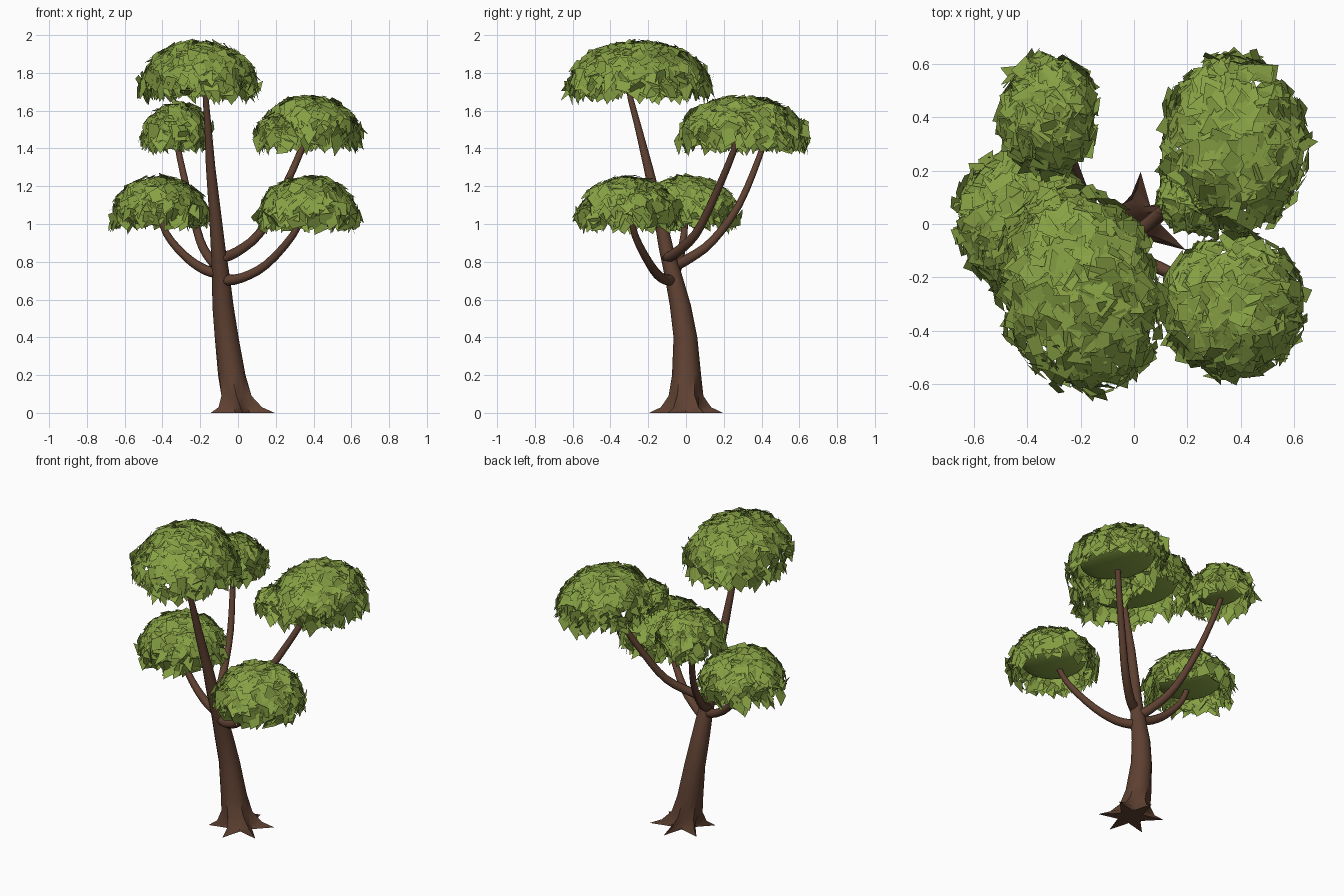
import bpy, bmesh, math, random
from mathutils import Vector, Matrix

if "Cube" in bpy.data.objects:
    bpy.data.objects.remove(bpy.data.objects["Cube"])

random.seed(7)


def material(name, rgb):
    m = bpy.data.materials.new(name)
    m.diffuse_color = (*rgb, 1)
    m.use_nodes = True
    m.node_tree.nodes["Principled BSDF"].inputs["Base Color"].default_value = m.diffuse_color
    return m


BARK = material("brown bark", (0.115, 0.053, 0.032))
LEAF = material("leaf green", (0.24, 0.355, 0.058))


def finish(bm, name, mat, smooth=False):
    for f in bm.faces:
        f.smooth = smooth
    me = bpy.data.meshes.new(name)
    bm.to_mesh(me)
    bm.free()
    me.materials.append(mat)
    ob = bpy.data.objects.new(name, me)
    bpy.context.collection.objects.link(ob)
    return ob


def spline(pts, steps):
    """Catmull-Rom through the points."""
    p = [Vector(q) for q in pts]
    p = [p[0] * 2 - p[1]] + p + [p[-1] * 2 - p[-2]]
    out = []
    for i in range(1, len(p) - 2):
        a, b, c, d = p[i - 1:i + 3]
        for k in range(steps):
            t = k / steps
            out.append(0.5 * (2 * b + (c - a) * t + (2 * a - 5 * b + 4 * c - d) * t * t
                              + (3 * b - a - 3 * c + d) * t ** 3))
    return out + [p[-2]]


def skin(bm, rings):
    n = len(rings[0])
    for lo, hi in zip(rings, rings[1:]):
        for k in range(n):
            bm.faces.new((lo[k], lo[(k + 1) % n], hi[(k + 1) % n], hi[k]))
    bm.faces.new(rings[0][::-1])
    bm.faces.new(rings[-1])


def tube(name, pts, r0, r1, sides=10):
    """Tapered limb with a round section."""
    path = spline(pts, 3)
    bm = bmesh.new()
    rings = []
    for i, c in enumerate(path):
        d = path[min(i + 1, len(path) - 1)] - path[max(i - 1, 0)]
        rot = Vector((0, 0, 1)).rotation_difference(d.normalized())
        r = r0 + (r1 - r0) * i / (len(path) - 1)
        rings.append([bm.verts.new(c + rot @ Vector((r * math.cos(a), r * math.sin(a), 0)))
                      for a in (2 * math.pi * k / sides for k in range(sides))])
    skin(bm, rings)
    finish(bm, name, BARK, True)


# Trunk: x, y, z, radius, root spike length; six roots flare out at the ground
TRUNK = [(0.025, 0, 0, 0.085, 0.11), (0.012, 0, 0.03, 0.083, 0.05),
         (-0.008, 0, 0.09, 0.08, 0.012), (-0.033, 0.003, 0.2, 0.073, 0.004),
         (-0.06, -0.003, 0.4, 0.063, 0), (-0.08, -0.03, 0.57, 0.056, 0),
         (-0.09, -0.065, 0.72, 0.047, 0), (-0.105, -0.105, 0.87, 0.039, 0),
         (-0.118, -0.135, 1.02, 0.033, 0), (-0.145, -0.2, 1.3, 0.025, 0),
         (-0.158, -0.25, 1.5, 0.019, 0), (-0.17, -0.29, 1.65, 0.016, 0),
         (-0.18, -0.32, 1.78, 0.01, 0)]
bm = bmesh.new()
rings = []
for x, y, z, r, spike in TRUNK:
    ring = []
    for k in range(12):
        a = math.pi / 6 * k + math.pi / 2
        rr = r + (spike if k % 2 == 0 else -0.1 * spike)
        ring.append(bm.verts.new((x + rr * math.cos(a), y + rr * math.sin(a), z)))
    rings.append(ring)
skin(bm, rings)
trunk = finish(bm, "trunk", BARK, True)
bpy.context.view_layer.objects.active = trunk
trunk.select_set(True)
bpy.ops.object.shade_smooth_by_angle(angle=math.radians(40))

# Branches, one into each side canopy
tube("branch_left_low", [(-0.09, -0.07, 0.735), (-0.18, -0.05, 0.76), (-0.28, -0.03, 0.83),
                         (-0.38, -0.01, 0.95), (-0.43, 0, 1.1)], 0.03, 0.015)
tube("branch_left_back", [(-0.1, -0.08, 0.77), (-0.15, 0.02, 0.82), (-0.2, 0.14, 0.91),
                          (-0.25, 0.28, 1.1), (-0.31, 0.39, 1.36), (-0.33, 0.43, 1.5)],
     0.03, 0.013)
tube("branch_right_back", [(-0.09, -0.1, 0.82), (-0.01, -0.05, 0.85), (0.11, 0.05, 0.945),
                           (0.21, 0.14, 1.12), (0.33, 0.25, 1.38), (0.38, 0.3, 1.55)],
     0.03, 0.015)
tube("branch_right_low", [(-0.08, -0.07, 0.7), (0.02, -0.13, 0.715), (0.15, -0.19, 0.785),
                          (0.29, -0.27, 0.94), (0.37, -0.3, 1.1)], 0.03, 0.015)


def rand_vec(s):
    return Vector([random.uniform(-s, s) for _ in range(3)])


def canopy(name, cx, cy, ztop, zlow, rx, ry, turn, count):
    """Smooth saucer core under a ragged dome of overlapping pointed leaf cards."""
    zc = zlow + 0.11
    rx, ry, h = rx - 0.045, ry - 0.045, ztop - zc - 0.015
    place = Matrix.Translation((cx, cy, zc)) @ Matrix.Rotation(math.radians(turn), 4, 'Z')

    bm = bmesh.new()
    bmesh.ops.create_uvsphere(bm, u_segments=20, v_segments=12, radius=1)
    for v in bm.verts:
        z = v.co.z
        v.co = (v.co.x * rx * 0.76, v.co.y * ry * 0.76,
                0.03 + (z * (h * 0.88 - 0.03) if z > 0 else z * 0.06))
    bm.transform(place)
    finish(bm, name + "_core", LEAF, True)

    bm = bmesh.new()
    for i in range(count):
        cz = 1 - 1.3 * (i + 0.5) / count          # even spread from crown to skirt
        a = i * 2.39996 + random.uniform(-0.4, 0.4)
        s = math.sqrt(1 - max(cz, 0) ** 2)
        skirt = cz < 0.25
        k = random.uniform(0.84, 1.06) if skirt else random.uniform(0.93, 1.02)
        z = h * cz if cz > 0 else 0.16 * cz
        pos = Vector((rx * s * math.cos(a) * k, ry * s * math.sin(a) * k, z * min(k, 1)))
        n = Vector((s * math.cos(a) / rx, s * math.sin(a) / ry, max(cz, 0) / h)).normalized()
        n = (n + rand_vec(0.6 if skirt else 0.33)).normalized()
        down = Vector((math.cos(a) * 0.5, math.sin(a) * 0.5, -0.9)) + rand_vec(0.7)
        u = (down - n * down.dot(n)).normalized()
        w = n.cross(u)
        L = random.uniform(0.09, 0.135)
        W = random.uniform(0.035, 0.05)
        e = random.uniform(-0.15, 0.2)
        quad = [pos - u * L * 0.45, pos + w * W + u * L * e,
                pos + u * L * 0.55, pos - w * W + u * L * (e - 0.1)]
        bm.faces.new([bm.verts.new(q) for q in quad])
    bm.transform(place)
    finish(bm, name + "_leaves", LEAF)


# Leaf canopies: centre, top and bottom height, radii, turn, leaf count
canopy("canopy_top", -0.205, -0.25, 1.98, 1.63, 0.335, 0.42, 14, 520)
canopy("canopy_right_back", 0.375, 0.295, 1.69, 1.36, 0.305, 0.37, 5, 440)
canopy("canopy_right_back_lobe", 0.21, 0.09, 1.575, 1.37, 0.155, 0.155, 0, 90)
canopy("canopy_left_back", -0.32, 0.41, 1.65, 1.355, 0.22, 0.26, 0, 270)
canopy("canopy_left_low", -0.415, 0.01, 1.265, 0.945, 0.29, 0.305, 0, 370)
canopy("canopy_right_low", 0.37, -0.305, 1.265, 0.935, 0.3, 0.305, 0, 380)
